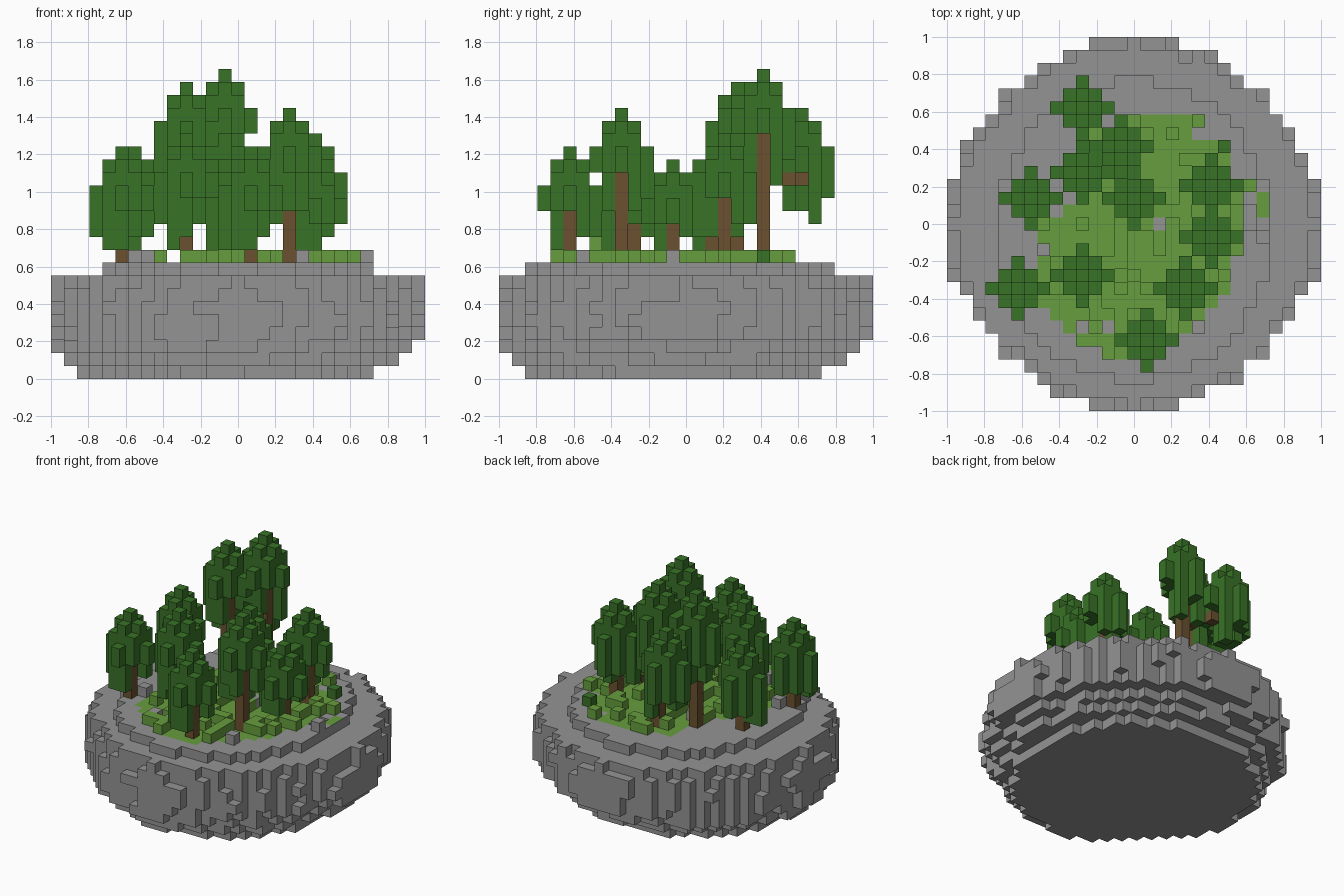
import bpy, bmesh, random
from mathutils import Vector, noise

random.seed(7)
V = 2 / 29  # edge of one block

cube = bpy.data.objects.get("Cube")
if cube:
    bpy.data.objects.remove(cube)


def material(name, rgb):
    m = bpy.data.materials.new(name)
    m.use_nodes = True
    m.diffuse_color = (*rgb, 1)
    m.node_tree.nodes["Principled BSDF"].inputs["Base Color"].default_value = (*rgb, 1)
    return m


STONE = material("stone grey", (0.295, 0.295, 0.295))
GRASS = material("grass green", (0.133, 0.34, 0.048))
LEAF = material("leaf green", (0.04, 0.168, 0.02))
BARK = material("bark brown", (0.145, 0.083, 0.029))

# Outward directions of a block's six sides
SIDES = [Vector(d) for d in ((1, 0, 0), (-1, 0, 0), (0, 1, 0), (0, -1, 0), (0, 0, 1), (0, 0, -1))]


def blocks(name, cells, mats, rule=None):
    """Mesh of the exposed sides of a set of grid cells."""
    cells = set(cells)
    bm = bmesh.new()
    for c in sorted(cells):
        centre = Vector(c) + Vector((0, 0, 0.5))
        for d in SIDES:
            if tuple(int(a + b) for a, b in zip(c, d)) in cells:
                continue
            u = Vector((d.y, d.z, d.x))
            w = d.cross(u)
            mid = centre + d / 2
            ring = [(1, 1), (-1, 1), (-1, -1), (1, -1)]
            f = bm.faces.new([bm.verts.new((mid + (u * a + w * b) / 2) * V) for a, b in ring])
            if rule:
                f.material_index = rule(c, d)
    bmesh.ops.remove_doubles(bm, verts=bm.verts, dist=V / 100)
    mesh = bpy.data.meshes.new(name)
    bm.to_mesh(mesh)
    bm.free()
    for m in mats:
        mesh.materials.append(m)
    obj = bpy.data.objects.new(name, mesh)
    bpy.context.collection.objects.link(obj)
    return obj


# Grass patch: first and last column of each row, back to front
ROWS = [(-1, 5), (-3, 4), (-3, 7), (-3, 7), (-4, 7), (-4, 9), (-4, 8), (-5, 8), (-7, 8), (-7, 8),
        (-7, 8), (-7, 7), (-7, 7), (-7, 7), (-7, 6), (-6, 5), (-5, 4), (-4, 3), (-2, 2)]
grass = {(x, 8 - k) for k, (a, b) in enumerate(ROWS) for x in range(a, b + 1)}
grass |= {(10, 1), (10, 2), (10, -1)}

# Rock base: stacked rough discs (radius, centre offset, roundness)
DISCS = [(11.5, -0.6, 2), (12.7, -0.55, 1.95), (13.6, -0.5, 1.9), (14.2, 0, 1.9),
         (14.4, 0, 1.9), (14.45, 0, 1.9), (14.2, 0, 1.9), (13.8, 0, 1.9)]
rock = set()
span = range(-14, 15)
for z, (radius, off, p) in enumerate(DISCS):
    for x in span:
        for y in span:
            r = (abs(x - off) ** p + abs(y - off) ** p) ** (1 / p)
            rough = 0 if z in (0, 5) else 0.7 * noise.noise(Vector((x * 0.45, y * 0.45, z * 0.3)))
            # The back left of the underside is cut off straight
            inside = r <= radius + rough and x + y >= -15 - 2 * z
            if inside or (z > 2 and r <= 14 and x * y == 0):
                rock.add((x, y, z))
# Low plateau with a small pit
for x in span:
    for y in span:
        if (x / 10.6) ** 2 + ((y + 0.5) / 11.7) ** 2 <= 1 or (x, y) in grass:
            rock.add((x, y, 8))
rock -= {(9, 0, 8), (9, 1, 8)}
blocks("rock_base", rock, [STONE, GRASS],
       lambda c, d: int(c[2] == 8 and d.z > 0 and c[:2] in grass))

# Trees: column, row, top height, has its own trunk
TREES = [(-1, 6, 24, True), (-4, 4, 23, True), (-4, 9, 21, False), (0, 2, 18, True),
         (-8, 2, 18, True), (-9, -5, 18, True), (-4, -4, 19, True), (1, -9, 18, True),
         (4, -5, 21, True), (6, -1, 17, True), (6, 3, 19, True)]


def crown(cx, cy, top):
    """Diamond of hanging leaf columns, stepped down from the middle."""
    cells = set()
    for dx in range(-2, 3):
        for dy in range(-2, 3):
            dist = abs(dx) + abs(dy)
            if dist > 2:
                continue
            # The middle, the left side, the front left and the front tip hang short
            if dist == 0 or (dx > 0 and dy <= 0) or dy == -2:
                low = top - 5
            elif dx == 0 and dy < 0:
                low = top - 8
            else:
                low = max(11 if dy > 0 else 10, top - random.randint(7, 9))
            high = top - dist
            if 2 in (abs(dx), abs(dy)):
                high -= 1
            cells |= {(cx + dx, cy + dy, z) for z in range(low, high)}
    return cells


for n, (x, y, top, rooted) in enumerate(TREES, 1):
    blocks(f"tree_crown_{n}", crown(x, y, top), [LEAF])
    if rooted:
        blocks(f"tree_trunk_{n}", [(x, y, z) for z in range(9, top - 5)], [BARK])

# Branch that carries the trunkless crown
blocks("branch", [(-2, 6, 15), (-2, 7, 15), (-3, 8, 15), (-4, 8, 15), (-4, 9, 15)], [BARK])

# Loose bushes and stones on the grass
trunks = {t[:2] for t in TREES}
bushes, stones = set(), set()
for x, y in sorted(grass - trunks):
    pick = random.random()
    if pick < 0.27:
        bushes.add((x, y, 9))
    elif pick < 0.29:
        stones.add((x, y, 9))
stones |= {(-8, -4, 9), (-4, -8, 9), (-2, -8, 9), (5, -8, 9)}
bushes |= {(0, -7, 9), (0, -7, 10), (8, -2, 9), (7, -4, 9)}
blocks("bushes", bushes - stones, [GRASS])
blocks("loose_stones", stones, [STONE])
blocks("dark_bush", [(7, 6, 9)], [LEAF])
